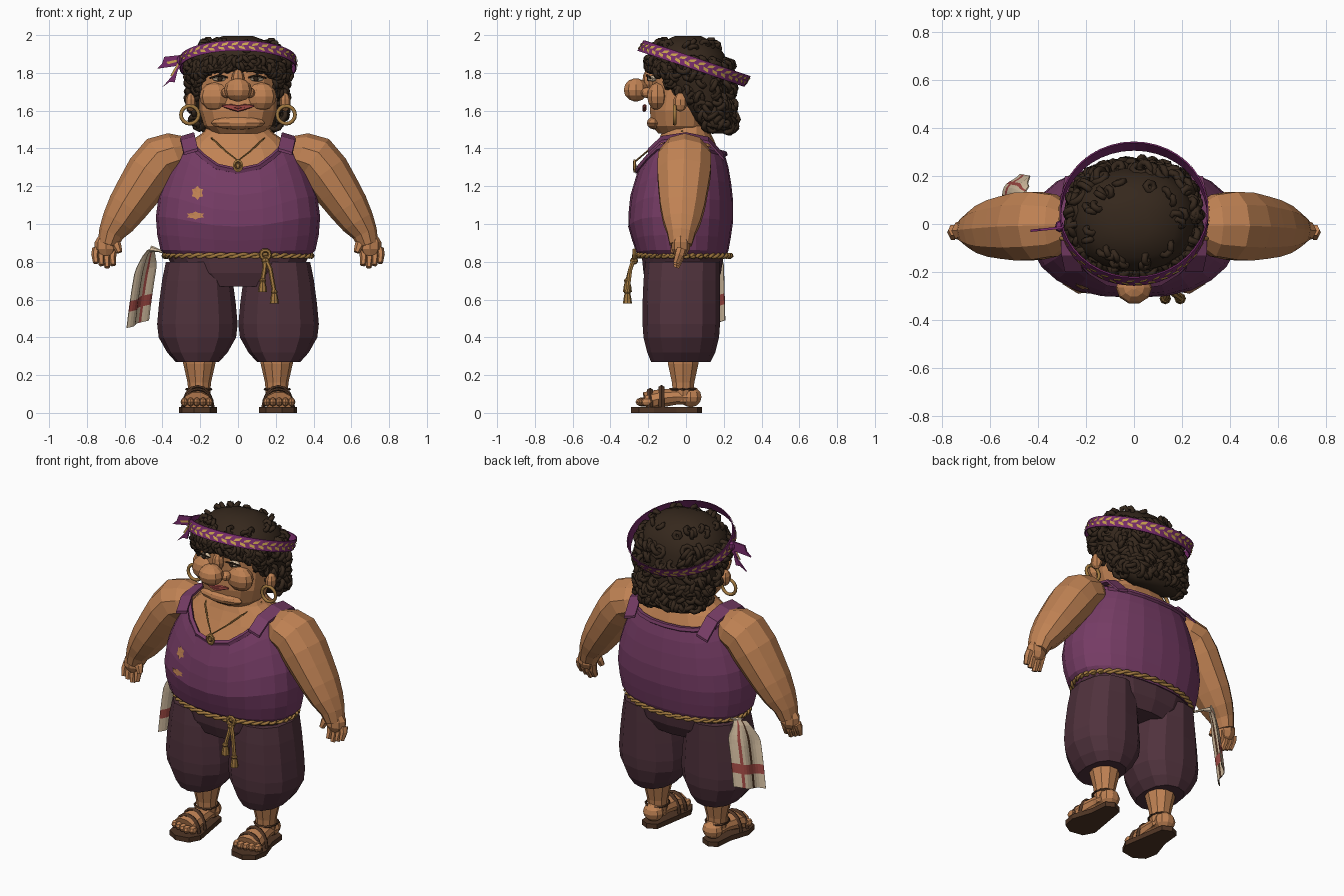
import bpy, bmesh, math, random
from math import sin, cos, pi
from mathutils import Vector as V, Matrix
from mathutils.bvhtree import BVHTree

random.seed(4)
if "Cube" in bpy.data.objects:
    bpy.data.objects.remove(bpy.data.objects["Cube"])


def material(name, rgb):
    m = bpy.data.materials.new(name)
    m.use_nodes = True
    m.diffuse_color = (*rgb, 1)
    m.node_tree.nodes["Principled BSDF"].inputs["Base Color"].default_value = (*rgb, 1)
    return m


SKIN = material("skin", (.53, .225, .088))
TOP = material("plum cloth", (.18, .045, .13))
PANTS = material("dark plum cloth", (.08, .032, .046))
HAIR = material("dark brown hair", (.036, .021, .012))
LEATHER = material("brown leather", (.08, .036, .018))
GOLD = material("rope gold", (.36, .19, .05))
BAND = material("bright purple", (.19, .025, .15))
LEAF = material("leaf yellow", (.6, .37, .08))
RED = material("dull red", (.37, .07, .06))
CREAM = material("cream", (.7, .55, .38))


def make(name, parts, *mats, rule=None, smooth=False):
    """One object from (points, faces) parts; rule gives the material per face number."""
    verts, faces = [], []
    for v, f in parts:
        n = len(verts)
        verts += v
        faces += [[i + n for i in q] for q in f]
    me = bpy.data.meshes.new(name)
    me.from_pydata(verts, [], faces)
    for m in mats:
        me.materials.append(m)
    if rule:
        for p in me.polygons:
            p.material_index = rule(p.index)
    bm = bmesh.new()
    bm.from_mesh(me)
    bmesh.ops.recalc_face_normals(bm, faces=bm.faces)
    bm.to_mesh(me)
    bm.free()
    for p in me.polygons:
        p.use_smooth = smooth
    ob = bpy.data.objects.new(name, me)
    bpy.context.collection.objects.link(ob)
    return ob


def loft(rings, caps=True, closed=False):
    n, k = len(rings[0]), len(rings)
    faces = [[r * n + i, r * n + (i + 1) % n, (r + 1) % k * n + (i + 1) % n, (r + 1) % k * n + i]
             for r in range(k if closed else k - 1) for i in range(n)]
    if caps and not closed:
        faces += [list(range(n)), list(range((k - 1) * n, k * n))]
    return [p for r in rings for p in r], faces


def tube(path, n=6, k=1, closed=False):
    """Round tube through (x, y, z, radius) points; k stretches it front to back."""
    rings = []
    for i, (x, y, z, r) in enumerate(path):
        a = path[i - 1] if i or closed else path[0]
        b = path[(i + 1) % len(path)] if closed or i + 1 < len(path) else path[-1]
        t = (V(b[:3]) - V(a[:3])).normalized()
        s = t.cross(V((0, 1, 0)) if abs(t.y) < .9 else V((0, 0, 1))).normalized()
        u = s.cross(t)
        rings.append([V((x, y, z)) + r * (cos(2 * pi * j / n) * s + k * sin(2 * pi * j / n) * u) for j in range(n)])
    return loft(rings, closed=closed)


def circle(R, r, n=8, m=5, mat=Matrix()):
    v, f = tube([(R * cos(2 * pi * i / n), 0, R * sin(2 * pi * i / n), r) for i in range(n)], m, closed=True)
    return [mat @ p for p in v], f


def ball(c, r, n=10, rows=6):
    rings = [[V((c[0] + r[0] * sin(b) * cos(2 * pi * i / n), c[1] + r[1] * sin(b) * sin(2 * pi * i / n),
                 c[2] - r[2] * cos(b))) for i in range(n)]
             for b in [.12 + (pi - .24) * j / rows for j in range(rows + 1)]]
    return loft(rings)


def surf(table, a, z, cx=0):
    """Point at angle a and height z on a (z, half width, front y, back y) table."""
    for lo, hi in zip(table, table[1:]):
        if z <= hi[0]:
            break
    t = min(1, max(0, (z - lo[0]) / (hi[0] - lo[0])))
    w, f, b = [p + (q - p) * t for p, q in zip(lo[1:], hi[1:])]
    sq = lambda c: math.copysign(abs(c) ** .88, c)
    return V((cx + w * sq(cos(a)), (f + b) / 2 + (b - f) / 2 * sq(sin(a)), z))


def stack(table, n, cx=0):
    return loft([[surf(table, 2 * pi * i / n, row[0], cx) for i in range(n)] for row in table])


# Torso and tank top with a scooped neckline
body = [(.82, .37, -.24, .21), (.86, .41, -.27, .225), (1, .44, -.31, .25), (1.15, .42, -.295, .25),
        (1.3, .365, -.25, .225), (1.42, .3, -.19, .19), (1.47, .25, -.15, .16)]
make("chest", [stack([(1.1, .4, -.27, .22), (1.27, .355, -.235, .2), (1.38, .31, -.175, .175),
                      (1.44, .25, -.145, .15), (1.48, .19, -.13, .13), (1.53, .15, -.11, .12)], 16)], SKIN)


def rim(a):
    s = sin(a)
    return 1.425 - .145 * max(0, -s) ** 5 - .055 * max(0, s)


N = 24
rows = [[surf(body, 2 * pi * i / N, .82 + t * (rim(2 * pi * i / N) - .82)) for i in range(N)]
        for t in (0, .07, .2, .36, .54, .72, .87, 1)]
top = make("tank_top", [loft(rows, caps=False)], TOP)
top.modifiers.new("thickness", "SOLIDIFY").thickness = .015
make("neckline_trim", [tube([(*surf(body, 2 * pi * i / N, rim(2 * pi * i / N)), .017)
                             for i in range(N)], 5, closed=True)], TOP)
tree = BVHTree.FromPolygons(*loft(rows, caps=False))
for name, c, wide, tall in (("star_patch", (-.215, 1.165), .034, .038), ("oval_patch", (-.225, 1.045), .052, .021)):
    pts = [(0, 0)] + [(wide * q * sin(pi * i / 6), tall * q * cos(pi * i / 6))
                      for i in range(12) for q in [.7 if i % 2 else 1]]
    hits = [tree.ray_cast(V((c[0] + x, -1, c[1] + z)), V((0, 1, 0)))[0] - V((0, .006, 0)) for x, z in pts]
    make(name, [(hits, [[0, i + 1, (i + 1) % 12 + 1] for i in range(12)])], SKIN)

# Trousers
make("trouser_seat", [stack([(.67, .22, -.2, .15), (.74, .33, -.225, .185), (.84, .38, -.235, .2)], 16)], PANTS)
leg = [(.27, .115, -.185, .13), (.32, .16, -.205, .155), (.4, .205, -.225, .175), (.47, .213, -.23, .18),
       (.58, .203, -.23, .18), (.7, .187, -.225, .18), (.8, .167, -.215, .18)]

for s, side in ((1, "left"), (-1, "right")):
    make(side + "_trouser_leg", [stack(leg, 12, s * .215)], PANTS)
    # Calf, foot, toes and sandal
    foot = [tube([(s * .205, -.015, z, r) for z, r in ((.34, .09), (.26, .085), (.16, .062), (.06, .055))], 10),
            ball((s * .205, .025, .085), (.062, .06, .055)),
            tube([(s * x, y, z, r) for x, y, z, r in ((.205, .02, .08, .055), (.207, -.05, .085, .06),
                  (.212, -.13, .078, .07), (.217, -.215, .058, .076))], 10, .72)]
    foot += [ball((s * (.152 + .033 * i), -.235 + .009 * abs(i - 1), .058), (.02, .032, .024), 8, 4) for i in range(5)]
    make(side + "_foot", foot, SKIN)
    outline = [(-.055, .06), (0, .085), (.05, .06), (.06, -.05), (.1, -.17), (.085, -.25),
               (.02, -.29), (-.065, -.275), (-.1, -.21), (-.075, -.06)]
    make(side + "_sandal_sole", [loft([[V((s * (.212 + x), y, z)) for x, y in outline] for z in (0, .03)])], LEATHER)
    straps = [tube([(s * (.213 + w * cos(a)), y, .03 + h * sin(a), .01)
                    for a in [pi * i / 8 for i in range(9)]], 4, 1.6)
              for y, w, h in ((-.19, .079, .093), (-.13, .077, .108))]
    straps.append(tube([(s * .207 + .066 * cos(a), -.015 + .07 * sin(a), .125, .007)
                        for a in [pi * i / 6 for i in range(12)]], 4, closed=True))
    make(side + "_sandal_straps", straps, LEATHER)
    # Arm, hand and fingers
    arm = ((.26, 1.4, .07), (.33, 1.37, .118), (.405, 1.345, .13), (.465, 1.27, .13), (.525, 1.18, .12),
           (.585, 1.09, .108), (.635, 1.01, .09), (.672, .95, .068), (.69, .89, .054))
    make(side + "_arm", [tube([(s * x, -.005 - .045 * (1.4 - z), z, r) for x, z, r in arm], 10, 1.14)], SKIN)
    hand = [ball((s * .7, -.028, .885), (.062, .05, .065), 8, 5),
            tube([(s * .665, -.035, .915, .024), (s * .64, -.06, .885, .024), (s * .628, -.07, .85, .016)])]
    for i in range(4):
        x, low = .66 + .03 * i, .012 * abs(i - 1)
        hand.append(tube([(s * x, -.025, .87, .022), (s * (x + .006), -.035, .815 + low, .021),
                          (s * (x + .002), -.052, .77 + low, .015)], 6, 1.2))
    make(side + "_hand", hand, SKIN)
    # Shoulder strap
    over = ((.25, -.2, 1.39), (.265, -.13, 1.455), (.27, 0, 1.475), (.265, .12, 1.45), (.25, .2, 1.36))
    make(side + "_shoulder_strap", [loft([[V((s * (x + d), y, z - d * .3 + h)) for d, h in
                                           ((-.037, 0), (.037, 0), (.037, -.015), (-.037, -.015))]
                                          for x, y, z in over])], TOP)
    # Ear, earring, cheek, eye and brow
    make(side + "_ear", [ball((s * .25, -.03, 1.645), (.03, .038, .05), 8, 5)], SKIN)
    make(side + "_earring", [circle(.047, .01, 16, 6, Matrix.Translation((s * .255, -.06, 1.578)))], GOLD, smooth=True)
    make(side + "_cheek", [ball((s * .12, -.15, 1.675), (.085, .058, .075))], SKIN)
    make(side + "_eye", [ball((s * .1, -.178, 1.77), (.036, .026, .016))], CREAM)
    make(side + "_pupil", [ball((s * .095, -.2, 1.77), (.015, .008, .015), 8, 4)], HAIR)
    make(side + "_eyelash", [tube([(s * .055, -.198, 1.775, .004), (s * .1, -.207, 1.787, .007), (s * .15, -.187, 1.772, .005)])], HAIR)
    make(side + "_brow", [tube([(s * .045, -.2, 1.81, .007), (s * .1, -.208, 1.82, .012), (s * .17, -.18, 1.805, .006)])], HAIR)

# Head and face
make("head", [stack([(1.48, .14, -.15, .1), (1.52, .18, -.185, .12), (1.6, .205, -.195, .13), (1.7, .21, -.185, .15),
                     (1.8, .21, -.185, .16), (1.9, .17, -.15, .13)], 14)], SKIN)
make("nose", [ball((0, -.265, 1.71), (.075, .068, .062)), ball((0, -.195, 1.765), (.035, .035, .055), 8),
              ball((-.06, -.205, 1.695), (.03, .035, .028), 8), ball((.06, -.205, 1.695), (.03, .035, .028), 8)], SKIN)
make("chin", [ball((0, -.165, 1.535), (.145, .045, .035))], SKIN)
make("lips", [tube([(x, -.222 + abs(x) * .12, z + d * (1 - abs(x) * 11), r) for x, z, r in
                    ((-.085, 1.626, .004), (-.035, 1.624, .011), (0, 1.619, .01), (.035, 1.624, .011), (.085, 1.626, .004))])
              for d in (0, -.016)], RED)

# Hair cap with chunky curls, side locks and fringe
scalp = [(1.48, .16, .1, .235), (1.55, .225, .02, .245), (1.65, .245, -.07, .235), (1.75, .255, -.15, .235),
         (1.83, .258, -.195, .23), (1.9, .235, -.195, .205), (1.96, .175, -.14, .155), (1.995, .08, -.06, .08)]
make("hair_cap", [stack(scalp, 18)], HAIR, smooth=True)
curls = []


def curl(a, z, R, r, n=8, drop=0):
    spin = Matrix.Rotation(random.uniform(0, 6), 4, "Z") @ Matrix.Rotation(random.uniform(-1, 1), 4, "X")
    place = Matrix.Translation(surf(scalp, a, z) - V((0, 0, drop)))
    curls.append(circle(R, r, n, 5, place @ spin))


for i in range(210):
    z = random.uniform(1.51, 1.87)
    reach = .08 if z < 1.65 else .2
    curl(random.uniform(-reach, 1 + reach) * pi, z, random.uniform(.02, .034), .015)
for i in range(80):
    a = random.uniform(1.1, 1.9) * pi
    curl(a, random.uniform(1.83, 1.89), .022, .013, drop=.015 + .045 * abs(cos(a)) ** 2)
for i in range(28):
    side = i % 2
    a = (1.2 if side else 1.8) * pi + random.uniform(-.12, .12)
    curl(a, random.uniform(1.69, 1.83), .024, .014)
for i in range(26):
    curl(random.uniform(0, 2) * pi, random.uniform(1.925, 1.965), .02, .014, 6)
make("hair_curls", curls, HAIR, smooth=True)

# Tilted headband with a leaf pattern, knot and tails
UP = V((0, .5, .866))


def band_pt(a, grow=0, h=0):
    return V(((.304 + grow) * cos(a), .043 + (.278 + grow) * sin(a), 1.85 - .095 * sin(a))) + UP * h


M = 40
make("headband", [loft([[band_pt(2 * pi * i / M, g, h) for g, h in ((0, -.032), (.006, -.032), (.006, .032), (0, .032))]
                        for i in range(M)], closed=True)], BAND)
leaves = []
for i in range(36):
    for d in (1, -1):
        a = 2 * pi * i / 36 + (.06 if d > 0 else 0)
        spots = ((0, 0), (.02, d * .015), (.13, d * .024), (.1, d * .006))
        leaves.append(([band_pt(a + da, .01, h) for da, h in spots], [[0, 1, 2, 3]]))
make("headband_leaves", leaves, LEAF)
make("headband_knot", [ball((-.31, -.01, 1.865), (.018, .025, .028), 8, 4)], BAND)
for name, tip, notch in (("upper_tail", ((-.43, 1.822), (-.39, 1.885)), (-.402, 1.85)),
                         ("lower_tail", ((-.4, 1.725), (-.335, 1.75)), (-.362, 1.752))):
    edge = [(-.3, 1.84), tip[0], notch, tip[1], (-.3, 1.895)]
    make(name, [loft([[V((x, y + .1 * (x + .3), z)) for x, z in edge] for y in (-.02, -.01)])], BAND)
make("tail_stripes", [([V((x, -.024 + .1 * (x + .3), z)) for x, z in q], [[0, 1, 2, 3]]) for q in
                      (((-.31, 1.862), (-.37, 1.846), (-.38, 1.858), (-.31, 1.873)),
                       ((-.31, 1.85), (-.35, 1.78), (-.358, 1.786), (-.318, 1.855)))], LEAF)

# Necklace and pendant
chain = [(0, -.265, 1.335), (.065, -.205, 1.385), (.13, -.14, 1.445), (.175, -.02, 1.49), (.11, .12, 1.5)]
loop = chain + [(0, .145, 1.5)] + [(-x, y, z) for x, y, z in chain[:0:-1]]
make("necklace", [tube([(*p, .005) for p in loop], 5, closed=True)], GOLD)
make("pendant", [circle(.021, .008, 12, 5, Matrix.Translation((0, -.272, 1.308)) @ Matrix.Scale(1.25, 4, (0, 0, 1))),
                 ball((0, -.272, 1.308), (.013, .01, .016), 8, 4)], GOLD)

# Twisted rope belt, knot and tassels
strands = []
for ph in (0, pi):
    path = []
    for i in range(150):
        a = 2 * pi * i / 150
        w = .008 * cos(20 * a + ph)
        path.append(((.388 + w) * cos(a), -.018 + (.252 + w) * sin(a), .832 + .008 * sin(20 * a + ph), .0095))
    strands.append(tube(path, 5, closed=True))
make("rope_belt", strands, GOLD, smooth=True)
make("rope_knot", [circle(.024, .011, 10, 6, Matrix.Translation((.145, -.275, .838))),
                   ball((.145, -.275, .805), (.022, .022, .02), 8, 4)], GOLD)
for name, x, z in (("short_tassel", .13, .64), ("long_tassel", .192, .58)):
    make(name, [tube([(.145, -.275, .82, .012), ((x + .15) / 2, -.295, .76, .012), (x, -.31, z + .06, .012)]),
                ball((x, -.31, z + .06), (.019, .019, .014), 8, 4),
                tube([(x, -.31, z + .055, .014), (x, -.31, z + .03, .02), (x, -.31, z, .024)], 8)], GOLD)

# Striped cloth hanging from the belt
C, R = 12, 14
grid = []
for j in range(R + 1):
    v = j / R
    for i in range(C + 1):
        u = (i / C - .5) * (.4 + .6 * min(1, v * 4))
        fold = .011 * sin(i / C * 2.5 * pi) * min(1, v * 3)
        grid.append(V((-.46 - .078 * v ** .6 + .105 * u + fold, .125 + .01 * v + .16 * u - fold * .6,
                       .87 - .4 * v + .04 * u)))
quads = [[j * (C + 1) + i, j * (C + 1) + i + 1, (j + 1) * (C + 1) + i + 1, (j + 1) * (C + 1) + i]
         for j in range(R) for i in range(C)]


def stripe(n):
    j, i = divmod(n, C)
    return 1 if j in (9, 10) or i == 8 else 2 if i == 4 else 0


towel = make("hanging_cloth", [(grid, quads)], CREAM, RED, LEATHER, rule=stripe)
towel.modifiers.new("thickness", "SOLIDIFY").thickness = .005
make("cloth_tie", [tube([(-.37, .08, .84, .006), (-.42, .11, .86, .008), (-.46, .125, .868, .018)])], CREAM)
